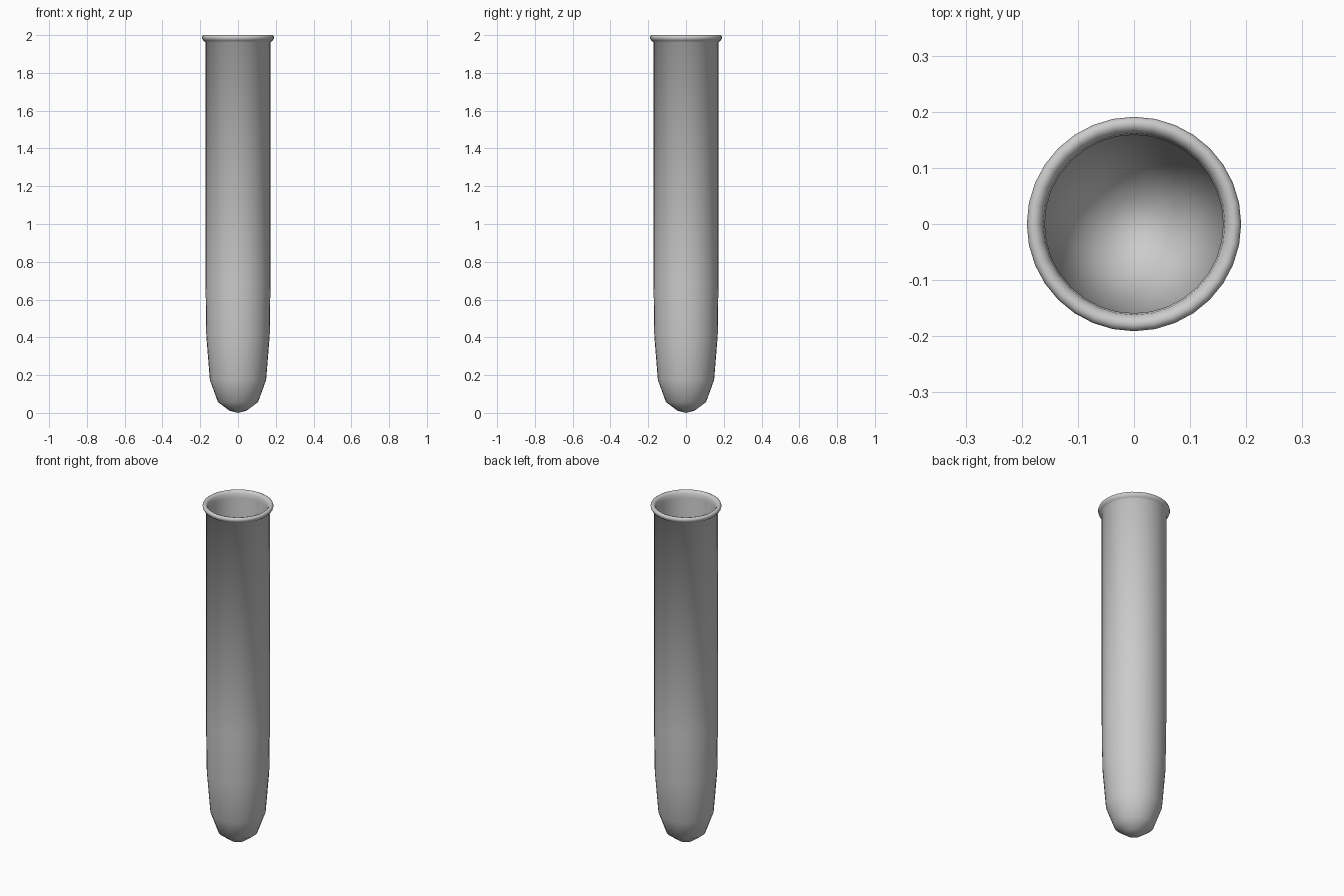
import bpy, bmesh, math

if "Cube" in bpy.data.objects:
    bpy.data.objects.remove(bpy.data.objects["Cube"])

SEGMENTS = 32


def lathe(name, profile):
    """Spin a list of (radius, z) points about the z axis."""
    bm = bmesh.new()
    verts = [bm.verts.new((r, 0, z)) for r, z in profile]
    edges = [bm.edges.new(pair) for pair in zip(verts, verts[1:])]
    bmesh.ops.spin(bm, geom=verts + edges, cent=(0, 0, 0), axis=(0, 0, 1),
                   angle=math.tau, steps=SEGMENTS)
    bmesh.ops.remove_doubles(bm, verts=bm.verts, dist=0.0005)
    bmesh.ops.recalc_face_normals(bm, faces=bm.faces)
    mesh = bpy.data.meshes.new(name)
    bm.to_mesh(mesh)
    bm.free()
    obj = bpy.data.objects.new(name, mesh)
    bpy.context.collection.objects.link(obj)
    for poly in mesh.polygons:
        poly.use_smooth = True
    return obj


# Outer wall, from the rounded foot up to the rim
outer = [(0, 0), (0.045, 0.011), (0.106, 0.057), (0.149, 0.175),
         (0.168, 0.41), (0.172, 0.70), (0.172, 1.963)]
# Flared, rounded lip
lip = [(0.181, 1.969), (0.189, 1.979), (0.191, 1.988), (0.188, 1.996),
       (0.18, 2.0), (0.17, 1.997), (0.162, 1.985)]
# Inner wall, down to the inside of the rounded foot
inner = [(0.159, 1.96), (0.159, 0.70), (0.156, 0.415), (0.138, 0.182),
         (0.098, 0.07), (0.042, 0.026), (0, 0.014)]

lathe("test_tube", outer + lip + inner)
